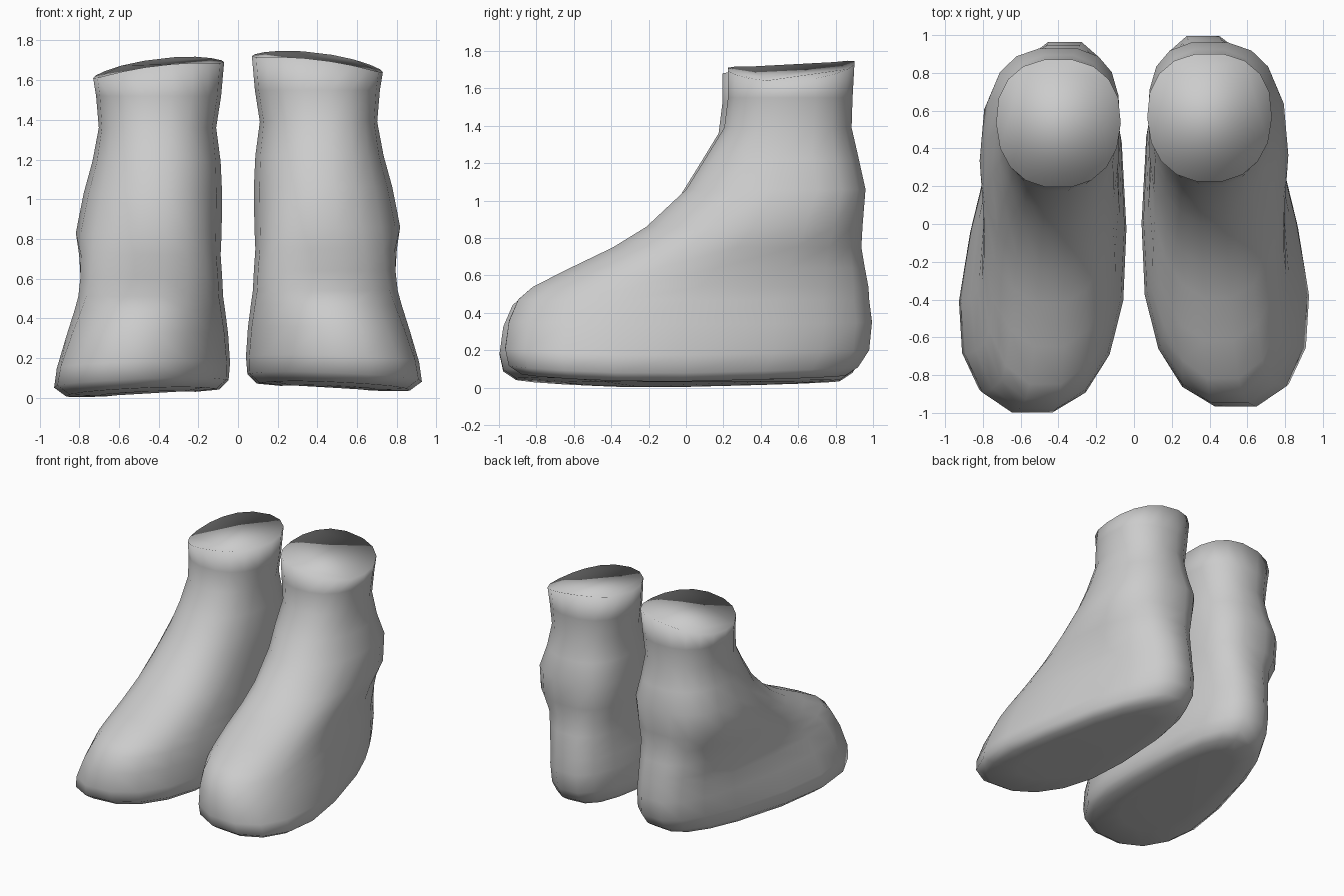
import bpy, bmesh, math

SIDES = 18
# Horizontal slices of one boot, sole to collar:
# z, toe y, heel y, front centre x, front half width, back centre x, back half width
SLICES = [
    (0.060, -0.62, 0.66, 0.51, 0.30, 0.38, 0.16),
    (0.065, -0.89, 0.86, 0.54, 0.46, 0.37, 0.26),
    (0.11, -0.96, 0.93, 0.55, 0.535, 0.365, 0.285),
    (0.20, -0.98, 0.99, 0.54, 0.52, 0.36, 0.30),
    (0.35, -0.96, 1.005, 0.51, 0.47, 0.365, 0.305),
    (0.47, -0.91, 0.99, 0.485, 0.42, 0.37, 0.305),
    (0.54, -0.83, 0.985, 0.47, 0.39, 0.375, 0.305),
    (0.64, -0.63, 0.965, 0.45, 0.365, 0.38, 0.305),
    (0.75, -0.40, 0.945, 0.44, 0.34, 0.385, 0.31),
    (0.86, -0.22, 0.95, 0.43, 0.32, 0.40, 0.345),
    (1.06, -0.005, 0.965, 0.42, 0.31, 0.40, 0.35),
    (1.22, 0.095, 0.93, 0.41, 0.30, 0.40, 0.335),
    (1.39, 0.20, 0.89, 0.41, 0.29, 0.40, 0.30),
    (1.55, 0.22, 0.895, 0.40, 0.31, 0.40, 0.32),
    (1.70, 0.22, 0.905, 0.40, 0.32, 0.40, 0.34),
]


def rounded(v, p):
    return math.copysign(abs(v) ** (2 / p), v)


def make_boot(name, side, dy, dz):
    bm = bmesh.new()
    rings = []
    for z, y0, y1, xf, wf, xb, wb in SLICES:
        ring = []
        for i in range(SIDES):
            a = 2 * math.pi * (i + 0.5) / SIDES
            # heel is squarer than the toe, collar is nearly round
            p = 2.25 if math.cos(a) > 0 else (2.8 if z < 1.1 else 2.3)
            s = 0.5 - 0.5 * rounded(math.cos(a), p)
            x = xf + (xb - xf) * s + (wf + (wb - wf) * s) * rounded(math.sin(a), p)
            # outer ankle bulge
            if a < math.pi:
                x += 0.07 * math.exp(-((z - 0.84) / 0.28) ** 2) * math.sin(a) ** 2
            y = y0 + (y1 - y0) * s
            # sole rolls outward and the toe springs up
            low = max(0, 1 - z / 0.5)
            h = z - 0.06 * (x - 0.45) * low
            h += low * (0.04 * max(0, -y - 0.4) - 0.015 * (1 - abs(y)))
            # collar edge rises on the inner side and towards the back
            if z > 1.6:
                h += -0.12 * (x - 0.40) + 0.05 * (y - 0.55) + 0.02 * math.cos(2 * a)
            ring.append(bm.verts.new((side * x, y + dy, h + dz)))
        rings.append(ring)
    # walls
    for lo, hi in zip(rings, rings[1:]):
        for i in range(SIDES):
            j = (i + 1) % SIDES
            bm.faces.new((lo[i], lo[j], hi[j], hi[i]))
    # sole and closed collar top
    bm.faces.new(rings[0])
    bm.faces.new(rings[-1])
    bmesh.ops.recalc_face_normals(bm, faces=bm.faces)
    for f in bm.faces:
        f.smooth = True
    mesh = bpy.data.meshes.new(name)
    bm.to_mesh(mesh)
    bm.free()
    obj = bpy.data.objects.new(name, mesh)
    bpy.context.collection.objects.link(obj)
    return obj


# the pair, slightly staggered
make_boot("left_boot", 1, 0.0, 0.0)
make_boot("right_boot", -1, -0.03, -0.03)
